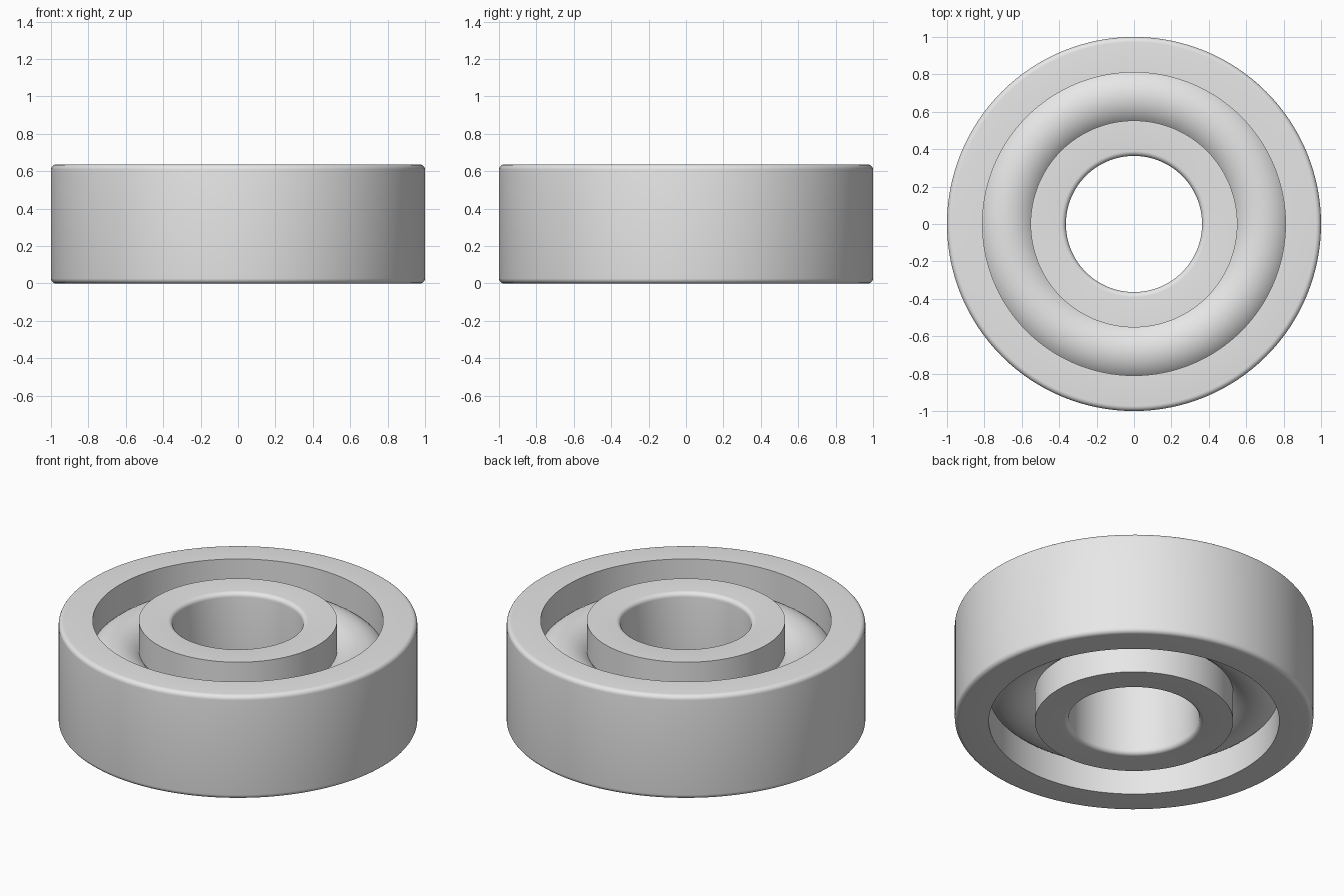
import bpy
import bmesh
from math import pi, sin, cos, radians

cube = bpy.data.objects.get("Cube")
if cube:
    bpy.data.objects.remove(cube, do_unlink=True)

HEIGHT = 0.636
ROUND = 0.027      # edge rounding on the bore and the outer wall
SEGMENTS = 128

steel = bpy.data.materials.new("light grey steel")
steel.use_nodes = True
steel.diffuse_color = (0.8, 0.8, 0.8, 1)
steel.node_tree.nodes["Principled BSDF"].inputs["Base Color"].default_value = (0.8, 0.8, 0.8, 1)


def lathe(name, profile):
    """Revolve a closed (radius, height) profile around the z axis."""
    bm = bmesh.new()
    rings = []
    for i in range(SEGMENTS):
        a = 2 * pi * i / SEGMENTS
        rings.append([bm.verts.new((r * cos(a), r * sin(a), z)) for r, z in profile])
    n = len(profile)
    for i, ring in enumerate(rings):
        nxt = rings[(i + 1) % SEGMENTS]
        for j in range(n):
            k = (j + 1) % n
            bm.faces.new((ring[j], nxt[j], nxt[k], ring[k]))
    bmesh.ops.recalc_face_normals(bm, faces=bm.faces)
    mesh = bpy.data.meshes.new(name)
    bm.to_mesh(mesh)
    bm.free()
    mesh.materials.append(steel)
    obj = bpy.data.objects.new(name, mesh)
    bpy.context.collection.objects.link(obj)
    bpy.ops.object.select_all(action='DESELECT')
    obj.select_set(True)
    bpy.context.view_layer.objects.active = obj
    bpy.ops.object.shade_smooth_by_angle(angle=radians(35))
    return obj


def arc(r, z, radius, start, end, steps):
    """Points along an arc, angles in degrees."""
    angles = [radians(start + (end - start) * i / steps) for i in range(steps + 1)]
    return [(r + radius * cos(a), z + radius * sin(a)) for a in angles]


def race_profile(rounded, sharp):
    """Ring section with rounded corners on one wall and sharp ones on the other."""
    side = 1 if rounded > sharp else -1
    centre = rounded - side * ROUND
    mid = 90 - 90 * side
    low = arc(centre, ROUND, ROUND, 270, 270 + 90 * side, 6)
    high = arc(centre, HEIGHT - ROUND, ROUND, mid, 90, 6)
    return [(sharp, 0)] + low + high + [(sharp, HEIGHT)]


# Inner and outer rings
lathe("inner_ring", race_profile(0.364, 0.553))
lathe("outer_ring", race_profile(1.0, 0.81))

# Round rolling track filling the gap, sunk into both rings
lathe("rolling_track", arc(0.682, HEIGHT / 2, 0.185, 0, 360, 48)[:-1])
